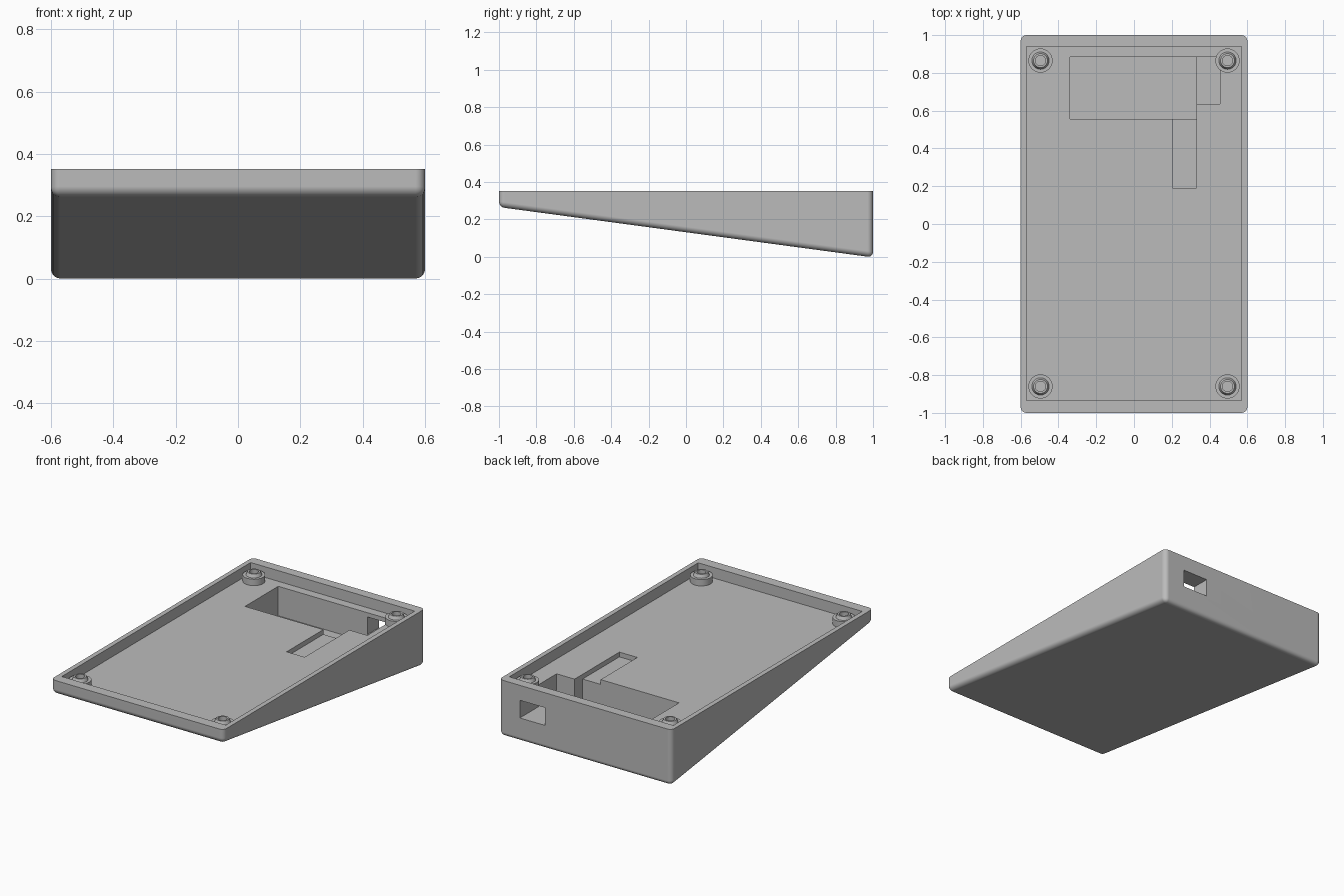
import bpy, bmesh, math

if "Cube" in bpy.data.objects:
    bpy.data.objects.remove(bpy.data.objects["Cube"])

TOP, FLOOR, ROUND = 0.352, 0.285, 0.03

grey = bpy.data.materials.new("plain grey")
grey.use_nodes = True
COLOUR = (0.5, 0.5, 0.5, 1)
grey.diffuse_color = COLOUR
grey.node_tree.nodes["Principled BSDF"].inputs["Base Color"].default_value = COLOUR


def make_object(name, bm):
    bmesh.ops.recalc_face_normals(bm, faces=bm.faces)
    mesh = bpy.data.meshes.new(name)
    bm.to_mesh(mesh)
    bm.free()
    mesh.materials.append(grey)
    obj = bpy.data.objects.new(name, mesh)
    bpy.context.collection.objects.link(obj)
    return obj


def box_mesh(x0, x1, y0, y1, z0, z1):
    bm = bmesh.new()
    bmesh.ops.create_cube(bm, size=1)
    for v in bm.verts:
        v.co = (x1 if v.co.x > 0 else x0,
                y1 if v.co.y > 0 else y0,
                z1 if v.co.z > 0 else z0)
    return bm


def activate(obj):
    bpy.ops.object.select_all(action='DESELECT')
    obj.select_set(True)
    bpy.context.view_layer.objects.active = obj


def carve(target, *bounds):
    cutter = make_object("cutter", box_mesh(*bounds))
    cutter.hide_render = True
    mod = target.modifiers.new("carve", 'BOOLEAN')
    mod.operation, mod.solver, mod.object = 'DIFFERENCE', 'EXACT', cutter
    activate(target)
    bpy.ops.object.modifier_apply(modifier=mod.name)
    bpy.data.objects.remove(cutter)


def smooth(obj):
    activate(obj)
    bpy.ops.object.shade_smooth_by_angle(angle=math.radians(30))


# Wedge body: sloping underside, all edges rounded except the top rim
bm = box_mesh(-0.6, 0.6, -1, 1, 0, TOP)
for v in bm.verts:
    if v.co.z < TOP / 2:
        v.co.z = 0.266 if v.co.y < 0 else -0.003
edges = [e for e in bm.edges if any(v.co.z < TOP - 0.01 for v in e.verts)]
bmesh.ops.bevel(bm, geom=edges, offset=ROUND, segments=6, profile=0.5,
                affect='EDGES', clamp_overlap=True)
case = make_object("case_body", bm)

# Shallow tray, deep pocket, port pocket, wire channel, port opening
carve(case, -0.57, 0.57, -0.935, 0.94, FLOOR, 0.5)
carve(case, -0.34, 0.33, 0.555, 0.885, 0.1, 0.4)
carve(case, 0.3, 0.455, 0.635, 0.885, 0.147, 0.4)
carve(case, 0.205, 0.33, 0.19, 0.6, FLOOR - 0.03, 0.4)
carve(case, 0.28, 0.455, 0.87, 1.1, 0.147, 0.258)
smooth(case)
normals = case.modifiers.new("flat panels", 'WEIGHTED_NORMAL')
normals.keep_sharp = True


# Screw posts: wide base, tapered collar and blind hole
def screw_post(name, x, y):
    profile = [(0, FLOOR - 0.005), (0.064, FLOOR - 0.005), (0.064, 0.325), (0.046, 0.325),
               (0.037, 0.345), (0.027, 0.345), (0.027, 0.3), (0, 0.3)]
    bm = bmesh.new()
    verts = [bm.verts.new((r, 0, z)) for r, z in profile]
    rim = [bm.edges.new(pair) for pair in zip(verts, verts[1:])]
    bmesh.ops.spin(bm, geom=verts + rim, cent=(0, 0, 0), axis=(0, 0, 1),
                   angle=math.tau, steps=32)
    bmesh.ops.remove_doubles(bm, verts=bm.verts, dist=0.0005)
    post = make_object(name, bm)
    post.location = (x, y, 0)
    smooth(post)


for side, x in (("left", 0.495), ("right", -0.495)):
    for end, y in (("front", -0.86), ("back", 0.865)):
        screw_post(f"{end}_{side}_screw_post", x, y)
